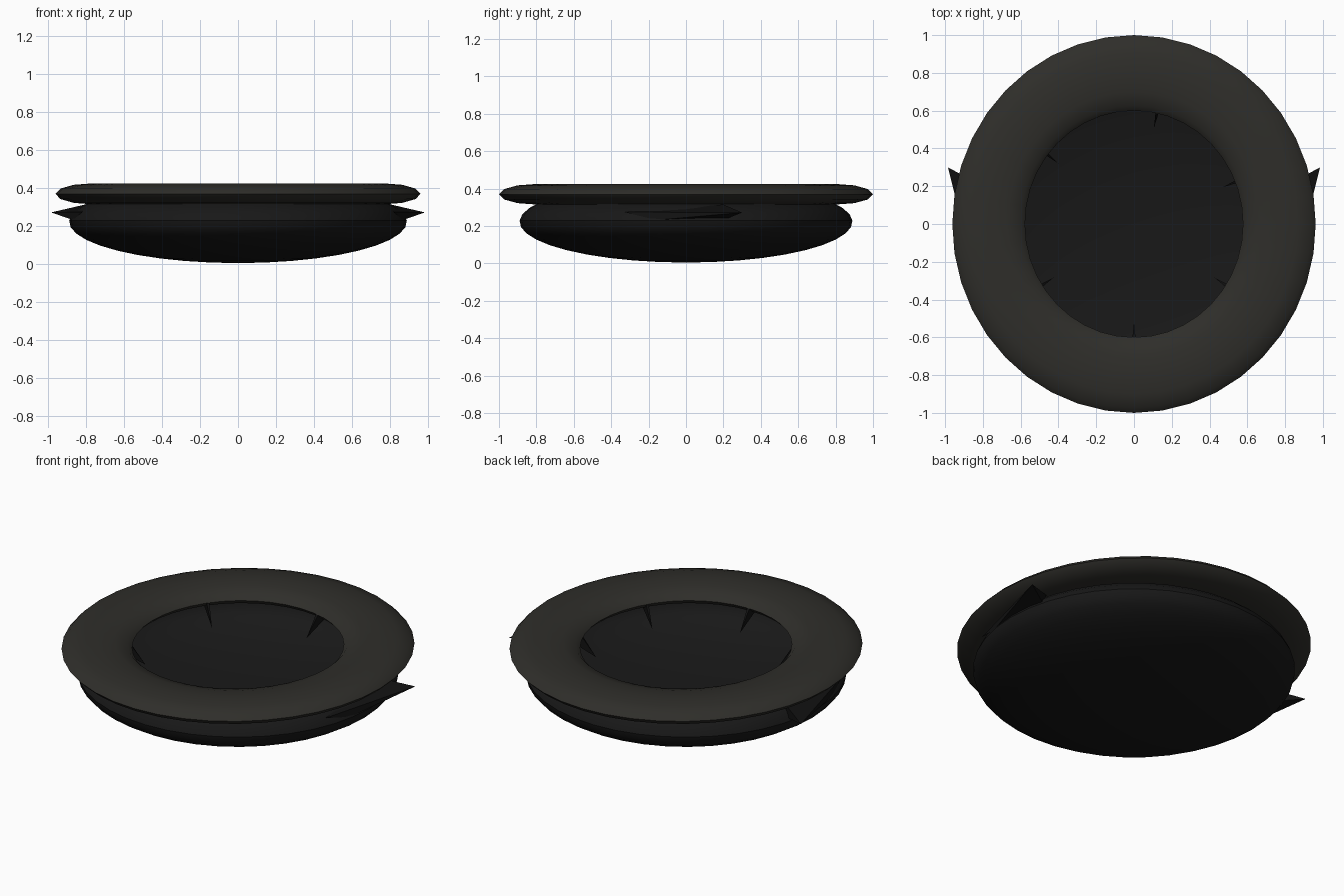
import bpy, bmesh, math
from mathutils import Vector

if "Cube" in bpy.data.objects:
    bpy.data.objects.remove(bpy.data.objects["Cube"])


def material(name, color):
    m = bpy.data.materials.new(name)
    m.diffuse_color = (*color, 1)
    m.use_nodes = True
    m.node_tree.nodes["Principled BSDF"].inputs["Base Color"].default_value = m.diffuse_color
    return m


RIM = material("rim_grey", (0.028, 0.027, 0.023))
DARK = material("dark_shell", (0.009, 0.009, 0.009))
BLACK = material("spike_black", (0.006, 0.006, 0.006))


def finish(name, bm, mat, smooth=False):
    bmesh.ops.remove_doubles(bm, verts=bm.verts, dist=1e-5)
    bmesh.ops.recalc_face_normals(bm, faces=bm.faces)
    me = bpy.data.meshes.new(name)
    bm.to_mesh(me)
    bm.free()
    ob = bpy.data.objects.new(name, me)
    bpy.context.collection.objects.link(ob)
    me.materials.append(mat)
    if smooth:
        bpy.ops.object.select_all(action='DESELECT')
        ob.select_set(True)
        bpy.context.view_layer.objects.active = ob
        bpy.ops.object.shade_smooth_by_angle(angle=math.radians(35))
    return ob


def lathe(name, profile, mat, closed=False, sides=40, sx=1, sy=1):
    bm = bmesh.new()
    vs = [bm.verts.new((r, 0, z)) for r, z in profile]
    pairs = list(zip(vs, vs[1:]))
    if closed:
        pairs.append((vs[-1], vs[0]))
    es = [bm.edges.new(p) for p in pairs]
    bmesh.ops.spin(bm, geom=vs + es, axis=(0, 0, 1), cent=(0, 0, 0),
                   steps=sides, angle=math.tau)
    for v in bm.verts:
        v.co.x *= sx
        v.co.y *= sy
    return finish(name, bm, mat, True)


def hull(name, points, mat):
    bm = bmesh.new()
    for p in points:
        bm.verts.new(p)
    bmesh.ops.convex_hull(bm, input=bm.verts)
    return finish(name, bm, mat)


# Flattened ring around the mouth
ring = [(0.80 + 0.2 * math.cos(math.tau * i / 12),
         0.37 + 0.055 * math.sin(math.tau * i / 12)) for i in range(12)]
lathe("rim_ring", ring, RIM, closed=True, sx=0.962)

# Hollow bowl: open flattened sphere, its edge hidden inside the ring
bowl = []
for i in range(15):
    a = math.radians(-90 + i * 128 / 14)
    bowl.append((0.89 * math.cos(a), 0.223 + 0.218 * math.sin(a)))
bowl[0] = (0, bowl[0][1])
lathe("bowl", bowl, DARK)

# Thin fangs hanging inside the mouth
for i, deg in enumerate((-147, -90, -33, 22, 78, 142)):
    a = math.radians(deg)
    out = Vector((math.cos(a) * 0.975, math.sin(a), 0))
    side = Vector((-math.sin(a), math.cos(a), 0)) * 0.008
    pts = []
    for r, z in ((0.60, 0.37), (0.67, 0.34)):
        base = out * r + Vector((0, 0, z))
        pts += [base + side, base - side]
    pts.append(out * 0.52 + Vector((0, 0, 0.25)))
    hull(f"fang_{i + 1}", pts, BLACK)

# Swept spikes on both flanks
for s, label in ((-1, "left"), (1, "right")):
    pts = [(0.985, 0.30, 0.272), (0.82, -0.33, 0.275), (0.80, 0.20, 0.315),
           (0.87, -0.16, 0.232), (0.84, 0.22, 0.24)]
    hull(f"side_spike_{label}", [(s * x, y, z) for x, y, z in pts], BLACK)
